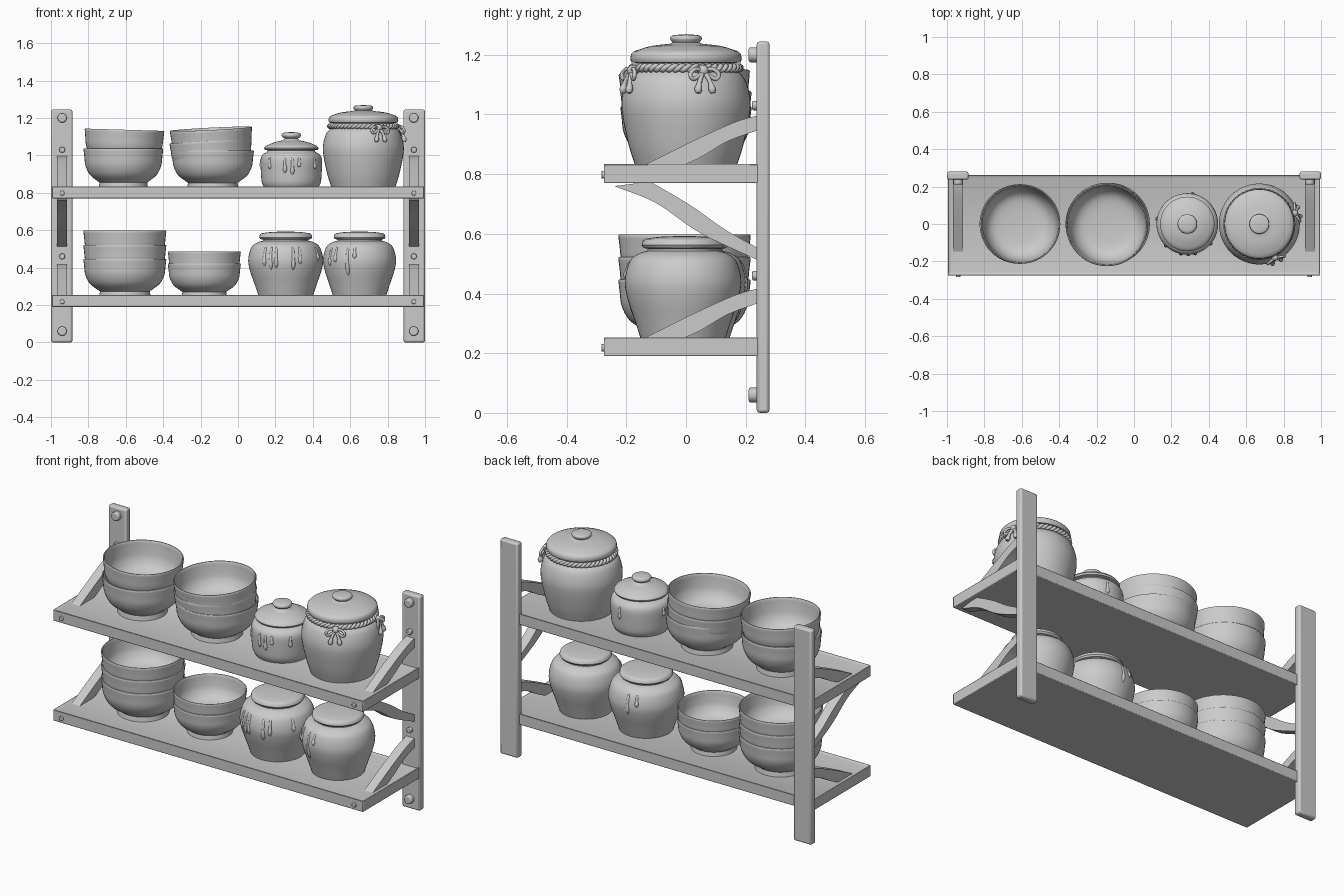
import bpy, bmesh, math
from mathutils import Vector, Matrix

cube = bpy.data.objects.get("Cube")
if cube:
    bpy.data.objects.remove(cube, do_unlink=True)

GREY = (0.6, 0.6, 0.6, 1)
clay = bpy.data.materials.new("plain grey")
clay.use_nodes = True
clay.diffuse_color = GREY
clay.node_tree.nodes["Principled BSDF"].inputs["Base Color"].default_value = GREY


def finish(name, bm, bevel=0.0, angle=35):
    bmesh.ops.recalc_face_normals(bm, faces=bm.faces)
    mesh = bpy.data.meshes.new(name)
    bm.to_mesh(mesh)
    bm.free()
    mesh.materials.append(clay)
    ob = bpy.data.objects.new(name, mesh)
    bpy.context.collection.objects.link(ob)
    if bevel:
        mod = ob.modifiers.new("soft edges", "BEVEL")
        mod.width, mod.segments = bevel, 2
    bpy.ops.object.select_all(action="DESELECT")
    ob.select_set(True)
    bpy.context.view_layer.objects.active = ob
    bpy.ops.object.shade_smooth_by_angle(angle=math.radians(angle))
    return ob


def box_bm(lo, hi):
    bm = bmesh.new()
    lo, hi = Vector(lo), Vector(hi)
    bmesh.ops.create_cube(bm, matrix=Matrix.Translation((lo + hi) / 2) @ Matrix.Diagonal((*(hi - lo), 1)))
    return bm


def lathe(name, profile, at, tilt=(0, 0), steps=48, angle=40):
    """Turn (radius, height) points around the upright axis."""
    bm = bmesh.new()
    vs = [bm.verts.new((r, 0, z)) for r, z in profile]
    es = [bm.edges.new(p) for p in zip(vs, vs[1:])]
    bmesh.ops.spin(bm, geom=vs + es, axis=(0, 0, 1), cent=(0, 0, 0), angle=math.tau, steps=steps)
    bmesh.ops.remove_doubles(bm, verts=bm.verts, dist=0.0005)
    ob = finish(name, bm, angle=angle)
    ob.location = at
    ob.rotation_euler = (tilt[0], tilt[1], 0)
    return ob


def smooth(points, n=5):
    """Catmull-Rom smoothing of a coarse path."""
    p = [Vector(q) for q in points]
    p = [2 * p[0] - p[1]] + p + [2 * p[-1] - p[-2]]
    out = []
    for a, b, c, d in zip(p, p[1:], p[2:], p[3:]):
        for i in range(n):
            t = i / n
            out.append(0.5 * (2 * b + (c - a) * t + (2 * a - 5 * b + 4 * c - d) * t**2 + (3 * b - a - 3 * c + d) * t**3))
    return out + [p[-2]]


def tube(name, points, radii, closed=False):
    cu = bpy.data.curves.new(name, "CURVE")
    cu.dimensions, cu.bevel_depth, cu.bevel_resolution, cu.use_fill_caps = "3D", 1.0, 2, True
    sp = cu.splines.new("POLY")
    sp.points.add(len(points) - 1)
    for q, co, r in zip(sp.points, points, radii):
        q.co, q.radius = (*co, 1), r
    sp.use_cyclic_u = closed
    tmp = bpy.data.objects.new("tube_path", cu)
    bpy.context.collection.objects.link(tmp)
    bm = bmesh.new()
    bpy.context.view_layer.update()
    bm.from_mesh(bpy.data.meshes.new_from_object(tmp.evaluated_get(bpy.context.evaluated_depsgraph_get())))
    bpy.data.objects.remove(tmp, do_unlink=True)
    return finish(name, bm, angle=60)


def bolt(name, x, y, z, r, depth):
    bm = bmesh.new()
    bmesh.ops.create_cone(bm, cap_ends=True, segments=16, radius1=r, radius2=r, depth=depth,
                          matrix=Matrix.Translation((x, y, z)) @ Matrix.Rotation(math.pi / 2, 4, "X"))
    finish(name, bm, bevel=depth * 0.2)


def brace(name, x, upper, lower):
    """Curved side strut from an upper and a lower (y, z) edge."""
    bm = bmesh.new()
    for a, b in zip(smooth(upper), smooth(lower)):
        quad = [bm.verts.new((x + dx, *p)) for dx, p in ((-.027, a), (.027, a), (.027, b), (-.027, b))]
        if len(bm.verts) > 4:
            for i in range(4):
                bm.faces.new((last[i], last[i - 1], quad[i - 1], quad[i]))
        else:
            bm.faces.new(quad)
        last = quad
    bm.faces.new(last)
    finish(name, bm)


# Shelf trays with a shallow rim
TOPS = {"lower": 0.255, "upper": 0.835}
for level, top in TOPS.items():
    bm = box_bm((-0.995, -0.275, top - 0.065), (0.995, 0.262, top))
    bm.faces.ensure_lookup_table()
    face = max(bm.faces, key=lambda f: f.calc_center_median().z)
    bmesh.ops.inset_region(bm, faces=[face], thickness=0.022)
    bmesh.ops.translate(bm, verts=face.verts, vec=(0, 0, -0.008))
    finish(level + "_shelf", bm, bevel=0.004)

# Posts, struts and bolts, mirrored left and right
for side, s in (("right", -1), ("left", 1)):
    xs = sorted((s * 1.0, s * 0.885))
    finish(side + "_post", box_bm((xs[0], 0.237, 0), (xs[1], 0.28, 1.245)), bevel=0.01)
    x = s * 0.94
    for z in (0.06, 1.2):
        bolt(side + "_large_bolt", x, 0.227, z, 0.025, 0.034)
    for z in (0.46, 1.03):
        bolt(side + "_small_bolt", x, 0.232, z, 0.016, 0.02)
    for level, top in TOPS.items():
        bolt(side + "_shelf_bolt", x, -0.277, top - 0.037, 0.013, 0.014)
        brace(f"{side}_{level}_upright_strut", x,
              [(-.15, top - .01), (.02, top + .075), (.16, top + .138), (.24, top + .162)],
              [(-.02, top - .01), (.05, top + .022), (.14, top + .075), (.24, top + .112)])
    brace(side + "_hanging_strut", x, [(-.12, .775), (.013, .697), (.13, .615), (.24, .553)],
          [(-.24, .76), (-.1, .703), (.047, .603), (.24, .512)])

# Bowl: foot ring, rounded wall, thin lip, hollow inside
BOWL = ([(0, .012), (.55, .012), (.57, 0), (.62, 0), (.6, .13)]
        + smooth([(.64, .16), (.84, .33), (.95, .56), (.98, .8), (1, .98)], 4)
        + [(.99, 1), (.97, 1)]
        + smooth([(.955, .97), (.93, .75), (.88, .52), (.74, .32), (.5, .23), (0, .2)], 4))


def stack(name, x, y, radius, height, lifts, tilts, level):
    profile = [(r * radius, z * height) for r, z in BOWL]
    for lift, tilt in zip(lifts, tilts):
        lathe(name, profile, (x, y, TOPS[level] - 0.008 + lift), tilt)


stack("upper_outer_bowl", -0.613, 0, 0.213, 0.21, (0, .1), ((0, 0), (0, .03)), "upper")
stack("upper_inner_bowl", -0.135, 0, 0.22, 0.2, (0, .05, .115), ((0, 0), (0, -.06), (.03, -.05)), "upper")
stack("lower_outer_bowl", -0.605, -.005, 0.222, 0.2, (0, .075, .15), ((0, 0),) * 3, "lower")
stack("lower_inner_bowl", -0.18, 0, 0.195, 0.175, (0, .065), ((0, 0),) * 2, "lower")

# Jars: rounded body followed by lid and knob
small = (smooth([(.145, 0), (.158, .03), (.163, .09), (.164, .15), (.152, .178), (.13, .19)])
         + [(.125, .2), (.142, .203), (.146, .212), (.14, .22)]
         + smooth([(.136, .224), (.09, .243), (.045, .253)], 3) + [(.034, .264)]
         + smooth([(.045, .268), (.052, .28), (.042, .293), (0, .298)], 4))
large = (smooth([(.17, 0), (.192, .07), (.213, .17), (.215, .23), (.198, .29), (.168, .322)])
         + [(.163, .345), (.182, .348), (.187, .358), (.184, .376)]
         + smooth([(.176, .384), (.12, .402), (.055, .41)], 3) + [(.045, .414)]
         + smooth([(.05, .42), (.053, .428), (.045, .438), (0, .442)], 4))
squat = (smooth([(.145, 0), (.165, .06), (.192, .14), (.2, .2), (.183, .262), (.15, .288), (.122, .296)])
         + [(.122, .303), (.136, .306), (.142, .315), (.138, .33)] + smooth([(.13, .336), (.08, .343), (0, .346)], 3))


def jar(name, profile, x, y, level, scale=1.0):
    base = Vector((x, y, TOPS[level] - 0.008))
    pts = [(0, 0)] + [(p[0] * scale, p[1]) for p in profile]
    lathe(name, pts, base)
    return base, pts


def on_wall(base, pts, angle, z, out=0.0):
    for (r0, z0), (r1, z1) in zip(pts[1:], pts[2:]):
        if z0 <= z <= z1:
            r = r0 + (r1 - r0) * (z - z0) / max(z1 - z0, 1e-6) + out
            return base + Vector((r * math.cos(angle), r * math.sin(angle), z))


def drips(name, base, pts, top, runs):
    """Glaze runs that follow the wall and swell at the tip."""
    for degrees, length in runs:
        n = 9
        path = [on_wall(base, pts, math.radians(degrees), top - length * i / n, -.003) for i in range(n + 1)]
        tube(name, path, [.004, .007, .008, .008, .008, .009, .011, .012, .01, .004])


b, p = jar("small_lidded_jar", small, 0.285, 0, "upper")
drips("small_jar_drip", b, p, .16, [(225, .06), (258, .08), (272, .09), (285, .05), (320, .06), (80, .07), (170, .05)])
b, p = jar("inner_squat_jar", squat, 0.255, 0, "lower")
drips("inner_jar_drip", b, p, .262, [(235, .1), (246, .12), (255, .11), (282, .12), (293, .09), (330, .07), (95, .11), (110, .06)])
b, p = jar("outer_squat_jar", squat, 0.65, -0.01, "lower", 0.975)
drips("outer_jar_drip", b, p, .262, [(215, .1), (228, .08), (250, .15), (262, .06)])
b, p = jar("large_lidded_jar", large, 0.67, 0, "upper")

# Twisted rope around the neck of the large jar
for phase in (0, math.pi):
    ring = []
    for i in range(240):
        a, t = math.tau * i / 240, phase + math.tau * 24 * i / 240
        r = .178 + .007 * math.cos(t)
        ring.append(b + Vector((r * math.cos(a), r * math.sin(a), .329 + .007 * math.sin(t))))
    tube("neck_rope", ring, [.009] * 240, closed=True)

# Two rope knots with loops and tasselled ends
for degrees in (-65, 17):
    a = math.radians(degrees)
    frame = Matrix.Translation(b) @ Matrix.Rotation(a, 4, "Z")
    bm = bmesh.new()
    bmesh.ops.create_icosphere(bm, subdivisions=3, radius=.019, matrix=frame @ Matrix.Translation((.197, 0, .32)))
    finish("rope_knot", bm, angle=60)
    for s in (-1, 1):
        end = [(.2, 0, .318), (.212, s * .013, .295), (.219, s * .022, .27), (.223, s * .026, .245)]
        path = [frame @ q for q in smooth(end, 3)]
        tube("rope_tail", path, [.008] * 6 + [.01, .013, .013, .008])
        loop = [(.2, 0, .32), (.207, s * .03, .325), (.213, s * .05, .308), (.212, s * .038, .292), (.203, 0, .315)]
        tube("rope_loop", [frame @ q for q in smooth(loop, 4)], [.007] * 17)
